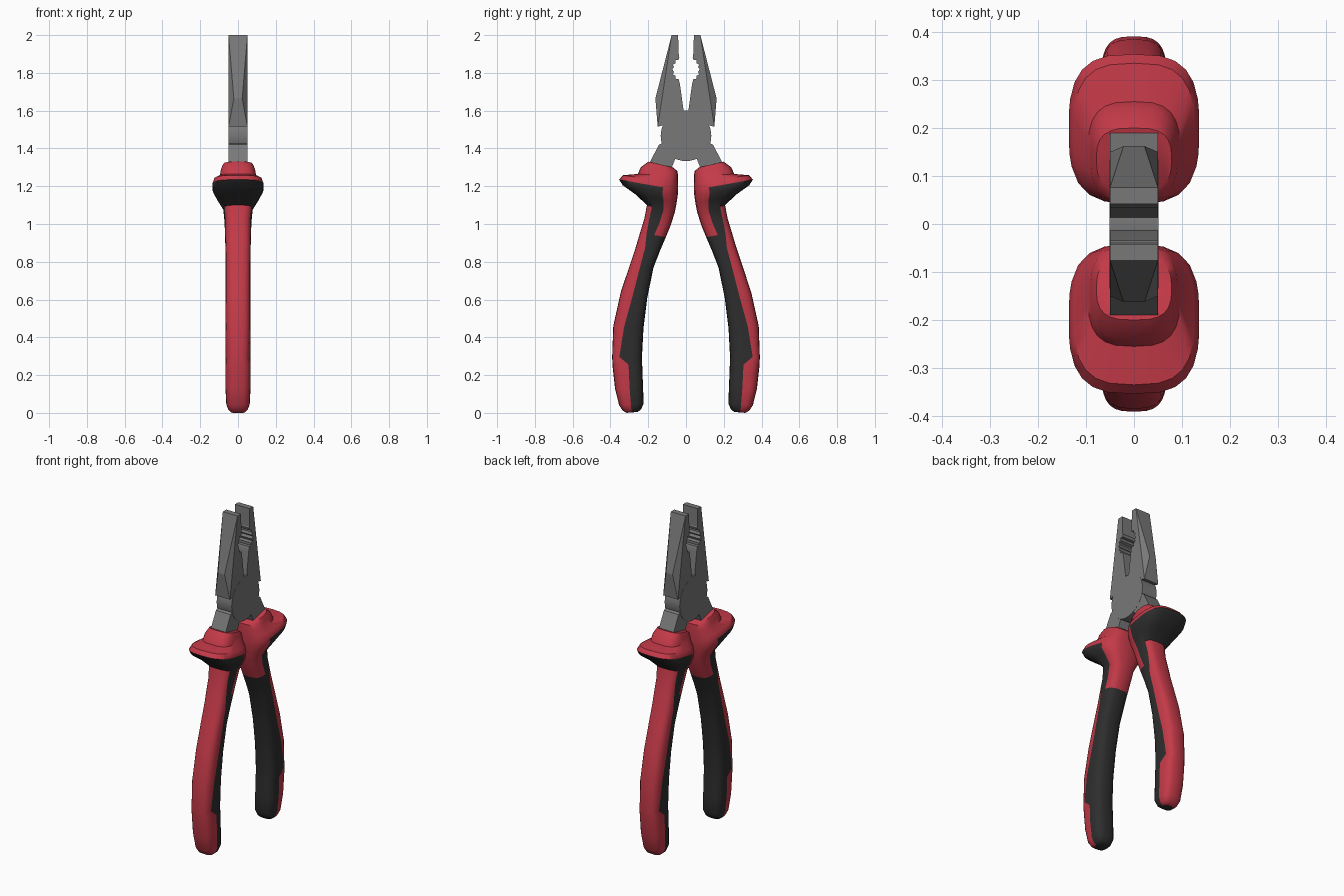
import bpy, bmesh, math

if "Cube" in bpy.data.objects:
    bpy.data.objects.remove(bpy.data.objects["Cube"])

def mat(name, c):
    m = bpy.data.materials.new(name)
    m.diffuse_color = (*c, 1)
    m.use_nodes = True
    m.node_tree.nodes["Principled BSDF"].inputs["Base Color"].default_value = m.diffuse_color
    return m

RED = mat("red rubber", (0.55, 0.042, 0.065))
BLACK = mat("black rubber", (0.027, 0.027, 0.027))
STEEL = mat("grey steel", (0.19, 0.19, 0.19))

def finish(bm, name, mats, smooth=None):
    bmesh.ops.recalc_face_normals(bm, faces=bm.faces)
    me = bpy.data.meshes.new(name)
    bm.to_mesh(me)
    bm.free()
    ob = bpy.data.objects.new(name, me)
    bpy.context.collection.objects.link(ob)
    for m in mats:
        me.materials.append(m)
    if smooth:
        bpy.ops.object.select_all(action='DESELECT')
        ob.select_set(True)
        bpy.context.view_layer.objects.active = ob
        bpy.ops.object.shade_smooth_by_angle(angle=math.radians(smooth))
    return ob

# Handle sections, top to bottom:
# inner y, z, outer y, z, half width, start and end of the black band (0 inner, 1 outer)
SECTIONS = [
    (0.07, 1.30, 0.20, 1.33, 0.078, .25, .7),
    (0.045, 1.28, 0.24, 1.30, 0.09, .25, .7),
    (0.042, 1.25, 0.255, 1.265, 0.096, .25, .7),
    (0.042, 1.215, 0.335, 1.258, 0.126, .25, .7),
    (0.042, 1.18, 0.354, 1.235, 0.136, .25, .7),
    (0.044, 1.15, 0.335, 1.205, 0.134, .28, .7),
    (0.05, 1.11, 0.265, 1.155, 0.11, .32, .75),
    (0.06, 1.06, 0.207, 1.10, 0.078, .4, .82),
    (0.082, 0.99, 0.22, 1.03, 0.071, .42, .82),
    (0.107, 0.93, 0.243, 0.955, 0.069, .45, .75),
    (0.137, 0.86, 0.265, 0.88, 0.067, .3, .62),
    (0.172, 0.77, 0.295, 0.79, 0.066, .3, .56),
    (0.205, 0.61, 0.345, 0.64, 0.066, .25, .54),
    (0.225, 0.45, 0.385, 0.46, 0.067, .25, .64),
    (0.233, 0.30, 0.391, 0.295, 0.067, .25, .76),
    (0.232, 0.26, 0.389, 0.25, 0.067, .2, .46),
    (0.228, 0.15, 0.376, 0.13, 0.067, .2, .48),
    (0.224, 0.05, 0.354, 0.04, 0.062, .2, .52),
    (0.238, 0.018, 0.335, 0.012, 0.05, .2, .52),
    (0.255, 0.005, 0.315, 0.0, 0.035, .2, .52),
]
POW, STEPS = 3.0, (4, 4, 5)

def theta(t):
    v = 1 - 2 * t
    return math.acos(math.copysign(abs(v) ** (POW / 2), v))

def ring(sec, sign):
    iy, iz, oy, oz, w, ta, tb = sec
    marks = [0, theta(ta), theta(tb), math.pi]
    ang = [marks[k] + (marks[k + 1] - marks[k]) * i / STEPS[k]
           for k in range(3) for i in range(STEPS[k])] + [math.pi]
    half = []
    for a in ang:
        c = math.cos(a)
        t = (1 - math.copysign(abs(c) ** (2 / POW), c)) / 2
        x = w * max(math.sin(a), 0) ** (2 / POW)
        half.append((x, sign * (iy + (oy - iy) * t), iz + (oz - iz) * t))
    return half + [(-x, y, z) for x, y, z in half[-2:0:-1]]

def handle(name, sign):
    bm = bmesh.new()
    rows = [[bm.verts.new(p) for p in ring(s, sign)] for s in SECTIONS]
    n, h = len(rows[0]), sum(STEPS)
    for r in range(len(rows) - 1):
        for i in range(n):
            j = (i + 1) % n
            f = bm.faces.new((rows[r][i], rows[r][j], rows[r + 1][j], rows[r + 1][i]))
            k = i if i < h else n - 1 - i
            zone = 0 if k < STEPS[0] else 1 if k < STEPS[0] + STEPS[1] else 2
            # flange underside, narrow upper band, then the whole inner side
            black = (4 <= r < 7 and zone > 0) or (7 <= r < 9 and zone == 1) or (r >= 9 and zone < 2)
            f.material_index = int(black)
    bm.faces.new(rows[0])
    bm.faces.new(rows[-1]).material_index = 1
    return finish(bm, name, [RED, BLACK], 40)

def prism(bm, pts, sign, w, skip=None):
    """Extrude a yz profile across x; the edge starting at index skip stays open."""
    a, b = ([bm.verts.new((x, sign * y, z)) for y, z in pts] for x in (w, -w))
    bm.faces.new(a)
    bm.faces.new(b)
    for i in range(len(pts)):
        j = (i + 1) % len(pts)
        if i != skip:
            bm.faces.new((a[i], a[j], b[j], b[i]))
    return a, b

def jaw(name, sign):
    bm = bmesh.new()
    # toothed pipe grip between the flat tip and the cutter
    teeth = []
    for i in range(13):
        a = math.radians(62 - 124 * i / 12)
        r = 0.074 if i % 2 == 0 else 0.064
        teeth.append((r * math.cos(a), 1.818 + r * math.sin(a)))
    pts = [(0.076, 2.0), (0.15, 1.515), (0.11, 1.525), (0.05, 1.46), (0.012, 1.5),
           (0.014, 1.61), (0.032, 1.74)] + teeth[::-1] + [(0.038, 1.89), (0.042, 2.0)]
    a, b = prism(bm, pts, sign, 0.05, skip=0)
    # outer ridge narrowing in the middle, leaving a bevel each side
    m, k = (bm.verts.new((x, sign * 0.162, 1.665)) for x in (0.022, -0.022))
    for f in ((a[0], m, a[1]), (b[0], b[1], k), (a[0], b[0], k, m), (m, k, b[1], a[1])):
        bm.faces.new(f)
    return finish(bm, name, [STEEL])

def tang(name, sign):
    bm = bmesh.new()
    prism(bm, [(0.08, 1.45), (0.143, 1.42), (0.19, 1.33), (0.18, 1.26), (0.09, 1.26),
               (0.055, 1.35)], sign, 0.05)
    return finish(bm, name, [STEEL])

for side, s in (("right", 1), ("left", -1)):
    handle(side + "_handle", s)
    jaw(side + "_jaw", s)
    tang(side + "_tang", s)

# Pivot: two stacked half discs
for side, s in (("right", 1), ("left", -1)):
    bm = bmesh.new()
    bmesh.ops.create_cone(bm, cap_ends=True, segments=40, radius1=0.134, radius2=0.134, depth=0.051)
    for v in bm.verts:
        x, y, z = v.co
        v.co = (z + s * 0.0255, x, y + 1.467)
    finish(bm, side + "_pivot_disc", [STEEL], 30)
